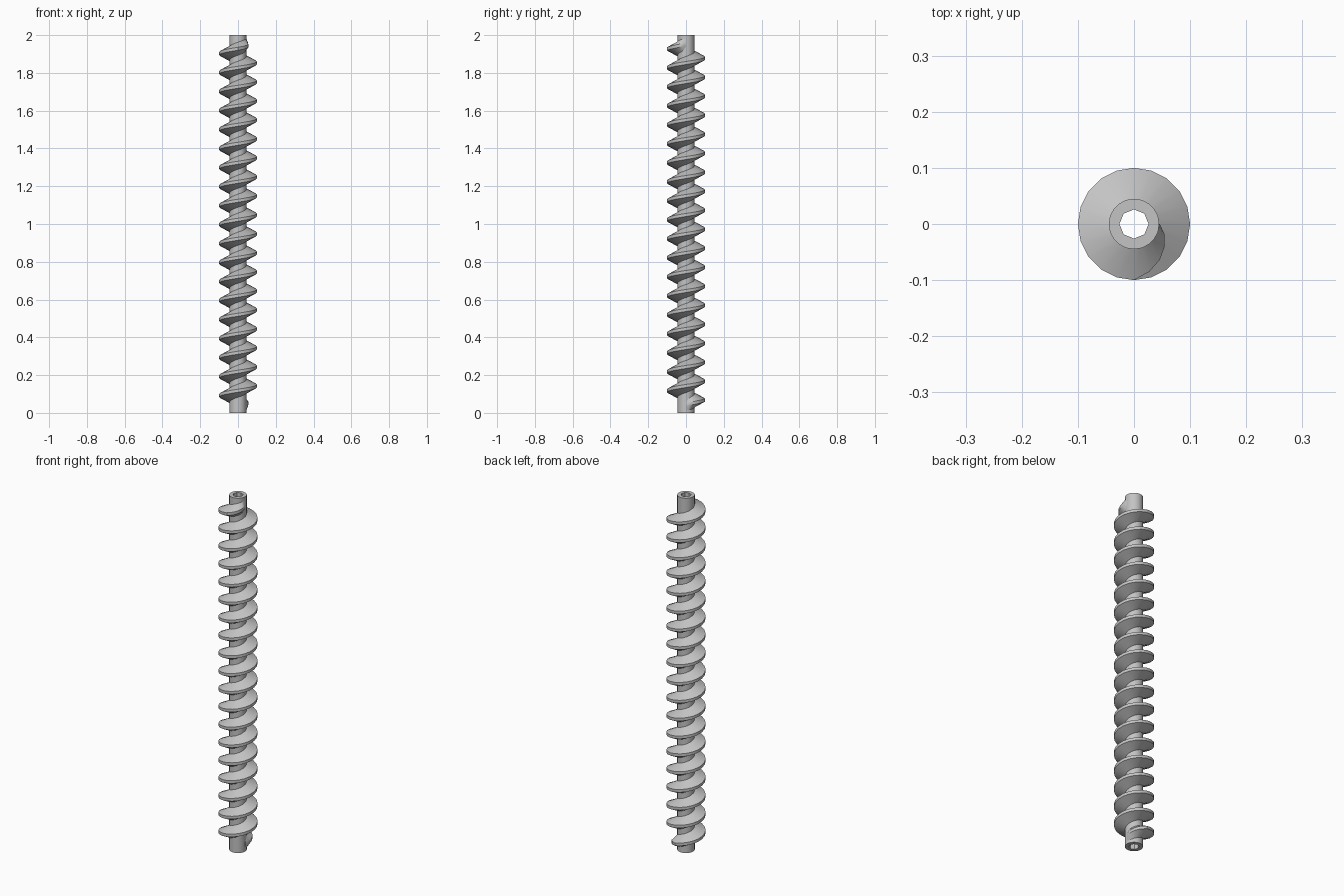
import bpy, bmesh
from math import cos, sin, pi, radians

cube = bpy.data.objects.get("Cube")
if cube:
    bpy.data.objects.remove(cube, do_unlink=True)

SIDES = 20            # segments per turn
SHAFT_R, BORE_R, FLIGHT_R = 0.045, 0.026, 0.1
TURNS, Z_START, Z_END = 19, 0.042, 1.953
ROOT_HALF, TIP_HALF = 0.036, 0.008

steel = bpy.data.materials.new("grey steel")
steel.use_nodes = True
grey = (0.55, 0.55, 0.55, 1)
steel.diffuse_color = grey
steel.node_tree.nodes["Principled BSDF"].inputs["Base Color"].default_value = grey


def finish(obj):
    """Give the part its colour and smooth its rounded faces."""
    obj.data.materials.clear()
    obj.data.materials.append(steel)
    bpy.ops.object.select_all(action='DESELECT')
    obj.select_set(True)
    bpy.context.view_layer.objects.active = obj
    bpy.ops.object.shade_smooth_by_angle(angle=radians(30))


def cylinder(name, sides, radius, depth):
    bpy.ops.mesh.primitive_cylinder_add(vertices=sides, radius=radius,
                                        depth=depth, location=(0, 0, 1))
    obj = bpy.context.object
    obj.name = name
    return obj


# Hollow shaft: a round tube with an eight-sided bore right through
cutter = cylinder("bore_cutter", 8, BORE_R, 2.2)
cutter.hide_render = True
shaft = cylinder("shaft", SIDES, SHAFT_R, 2)
cut = shaft.modifiers.new("bore", 'BOOLEAN')
cut.operation = 'DIFFERENCE'
cut.solver = 'EXACT'
cut.object = cutter
bpy.context.view_layer.objects.active = shaft
bpy.ops.object.modifier_apply(modifier=cut.name)
bpy.data.objects.remove(cutter, do_unlink=True)
finish(shaft)

# Screw flight: a tapered section swept along a right-handed helix,
# running out to the shaft over the first and last quarter turn
bm = bmesh.new()
steps = TURNS * SIDES
root_r = SHAFT_R - 0.003
previous = None
for i in range(steps + 1):
    angle = 2 * pi * i / SIDES
    z = Z_START + (Z_END - Z_START) * i / steps
    fade = min(1, min(i, steps - i) / (SIDES / 4))
    tip_r = SHAFT_R + 0.001 + (FLIGHT_R - SHAFT_R - 0.001) * fade
    section = [(root_r, -ROOT_HALF), (tip_r, -TIP_HALF),
               (tip_r, TIP_HALF), (root_r, ROOT_HALF)]
    ring = [bm.verts.new((r * cos(angle), r * sin(angle), z + dz))
            for r, dz in section]
    if previous:
        for a in range(4):
            b = (a + 1) % 4
            bm.faces.new((previous[a], previous[b], ring[b], ring[a]))
    if i in (0, steps):
        bm.faces.new(ring)
    previous = ring
bmesh.ops.recalc_face_normals(bm, faces=bm.faces)
mesh = bpy.data.meshes.new("screw_flight")
bm.to_mesh(mesh)
bm.free()
flight = bpy.data.objects.new("screw_flight", mesh)
bpy.context.collection.objects.link(flight)
finish(flight)
